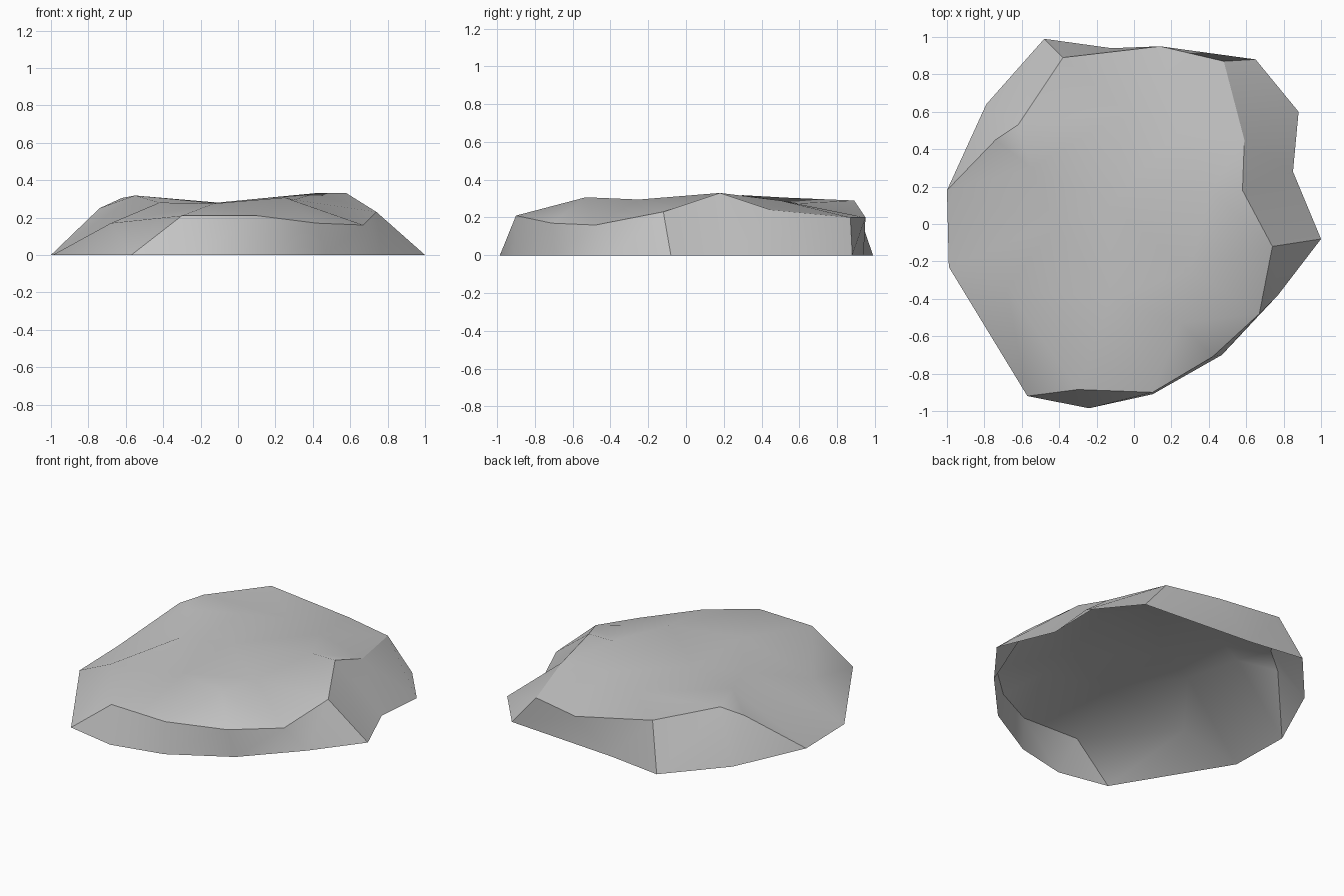
import bpy
import bmesh
from mathutils import Vector
from mathutils.geometry import delaunay_2d_cdt

cube = bpy.data.objects.get("Cube")
if cube:
    bpy.data.objects.remove(cube, do_unlink=True)

# One plain stone colour
stone = bpy.data.materials.new("grey_stone")
stone.use_nodes = True
colour = (0.56, 0.56, 0.56, 1)
stone.diffuse_color = colour
stone.node_tree.nodes["Principled BSDF"].inputs["Base Color"].default_value = colour


def ground(*points):
    """Lift flat outline points to ground level."""
    return [(x, y, 0) for x, y in points]


# Cliffs around the slab: a foot chain and a matching rim chain for each side
front_foot = ground((-.57, -.92), (-.24, -.985), (.1, -.91), (.47, -.7), (.77, -.38), (1, -.08))
front_rim = [front_foot[0], (-.3, -.885, .21), (.1, -.9, .21), (.42, -.71, .17),
             (.67, -.48, .16), (.74, -.12, .23)]

left_foot = [front_foot[-1]] + ground((.85, .28), (.88, .6), (.65, .88))
left_rim = [front_rim[-1], (.58, .18, .33), (.59, .45, .24), (.48, .87, .2)]

back_foot = [left_foot[-1]] + ground((-.12, .94), (-.48, .99))
back_rim = [left_rim[-1], (.14, .95, .2), (-.38, .89, .29)]

shoulder = (-.79, .64, 0)
right_foot = [back_foot[-1], shoulder, shoulder, (-1, .18, 0)]
right_rim = [back_rim[-1], (-.62, .53, .305), (-.74, .45, .25), right_foot[-1]]

cliffs = [(front_foot, front_rim), (left_foot, left_rim),
          (back_foot, back_rim), (right_foot, right_rim)]

# Crown: a ridge on either side of a shallow dip, and a low shelf at front right
crown = [(.25, -.53, .307), (.3, -.25, .295), (.41, .18, .33),
         (-.13, -.4, .275), (-.13, .1, .278), (-.05, .6, .275), (.25, .5, .29),
         (-.55, .3, .318), (-.42, 0, .28), (-.68, -.35, .17)]

bm = bmesh.new()
known = {}


def vert(point):
    """Share one vertex between all faces that meet at a point."""
    if point not in known:
        known[point] = bm.verts.new(point)
    return known[point]


def add_face(points):
    """Add a face, dropping repeated corners."""
    corners = list(dict.fromkeys(points))
    if len(corners) > 2:
        face = bm.faces.new([vert(p) for p in corners])
        face.smooth = True


# Cliff faces
for foot, rim in cliffs:
    for i in range(len(foot) - 1):
        add_face([foot[i], foot[i + 1], rim[i + 1], rim[i]])

# Top surface, triangulated inside the rim; it slopes to the ground on the right
outline = [p for _, rim in cliffs for p in rim[:-1]]
outline += [right_rim[-1], (-.99, -.23, 0)]
points = outline + crown
flat = [Vector(p[:2]) for p in points]
loop = list(range(len(outline)))
result = delaunay_2d_cdt(flat, [], [loop], 1, 1e-5)
faces, sources = result[2], result[3]
for face in faces:
    add_face([points[sources[i][0]] for i in face])

# Crisp edges along the rim and at the corners between cliffs
crisp = []
for foot, rim in cliffs:
    crisp += list(zip(rim, rim[1:]))
    crisp.append((foot[-1], rim[-1]))
for a, b in crisp:
    edge = bm.edges.get((known[a], known[b])) if a != b else None
    if edge:
        edge.smooth = False

# Finished slab, open underneath
mesh = bpy.data.meshes.new("rock_slab")
bm.to_mesh(mesh)
bm.free()
mesh.materials.append(stone)
slab = bpy.data.objects.new("rock_slab", mesh)
bpy.context.collection.objects.link(slab)
